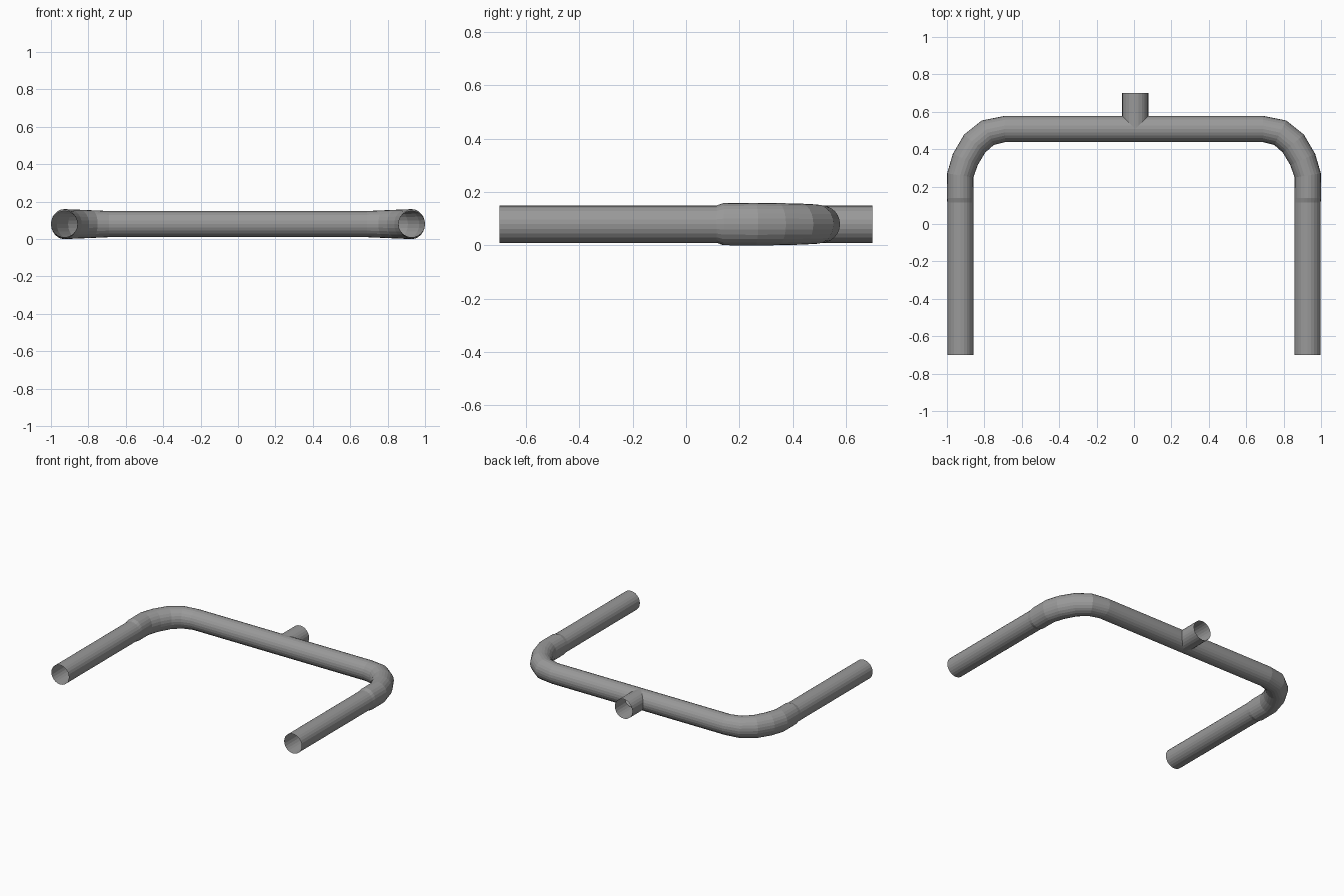
import bpy, bmesh
from math import sin, cos, pi
from mathutils import Vector

cube = bpy.data.objects.get("Cube")
if cube:
    bpy.data.objects.remove(cube, do_unlink=True)

SIDES = 24
R = 0.07          # tube radius
Z = 0.08          # height of the tube axis
LEG_X = 0.928
BAR_Y = 0.508
BAR_END = 0.69
STUB_X = 0.007
BACK = 0.70
ANGLES = [2 * pi * i / SIDES for i in range(SIDES)]

steel = bpy.data.materials.new("grey steel")
steel.use_nodes = True
grey = (0.32, 0.32, 0.32, 1)
steel.diffuse_color = grey
steel.node_tree.nodes["Principled BSDF"].inputs["Base Color"].default_value = grey


def skin(name, rings):
    """Open tube through a list of vertex rings."""
    bm = bmesh.new()
    loops = [[bm.verts.new(p) for p in ring] for ring in rings]
    for a, b in zip(loops, loops[1:]):
        for i in range(SIDES):
            j = (i + 1) % SIDES
            bm.faces.new((a[i], a[j], b[j], b[i]))
    bmesh.ops.recalc_face_normals(bm, faces=bm.faces)
    # Point the skin outward from the tube axis
    face = bm.faces[0] if not bm.faces.ensure_lookup_table() else None
    axis = sum((v.co for v in loops[0] + loops[1]), Vector()) / (2 * SIDES)
    if face.normal.dot(face.calc_center_median() - axis) < 0:
        bmesh.ops.reverse_faces(bm, faces=bm.faces)
    mesh = bpy.data.meshes.new(name)
    bm.to_mesh(mesh)
    bm.free()
    mesh.materials.append(steel)
    obj = bpy.data.objects.new(name, mesh)
    bpy.context.collection.objects.link(obj)
    return obj


def ring(x, y, tangent, wide=R, tall=R):
    """Upright elliptical ring across a horizontal direction."""
    side = Vector((tangent[1], -tangent[0], 0)).normalized()
    return [Vector((x, y, Z)) + side * wide * cos(a) + Vector((0, 0, tall * sin(a)))
            for a in ANGLES]


# Bend stations: x, y, half width, half height
BEND = [(LEG_X, 0.115, R, R), (0.929, 0.14, 0.071, 0.079), (0.929, 0.26, 0.071, 0.08),
        (0.902, 0.345, 0.073, 0.079), (0.852, 0.43, 0.074, 0.077),
        (0.782, 0.488, 0.073, 0.074), (BAR_END, BAR_Y, R, R)]

for s, label in ((1, "left"), (-1, "right")):
    # Straight arm
    skin(label + "_arm", [ring(s * LEG_X, -BACK, (0, 1)),
                          ring(s * LEG_X, 0.115, (0, 1))])

    # Corner bend, slightly swollen where it sleeves the arm
    rings = []
    for i, (x, y, w, h) in enumerate(BEND):
        if i < 2:
            t = (0, 1)
        elif i == len(BEND) - 1:
            t = (-s, 0)
        else:
            p, n = BEND[i - 1], BEND[i + 1]
            a = Vector((x - p[0], y - p[1])).normalized()
            b = Vector((n[0] - x, n[1] - y)).normalized()
            t = ((a.x + b.x) * s, a.y + b.y)
        rings.append(ring(s * x, y, t, w, h))
    skin(label + "_bend", rings)

    # Half of the cross bar, mitred at the back around the stub opening
    end = [Vector((s * BAR_END, BAR_Y + R * cos(a), Z + R * sin(a))) for a in ANGLES]
    mitre = [Vector((STUB_X + s * R * max(0, cos(a)), BAR_Y + R * cos(a), Z + R * sin(a)))
             for a in ANGLES]
    skin(label + "_cross_bar", [end, mitre])

# Short rear stub with a saddle cut that meets the cross bar
saddle = [Vector((STUB_X + R * cos(a), BAR_Y + R * abs(cos(a)), Z + R * sin(a))) for a in ANGLES]
mouth = [Vector((STUB_X + R * cos(a), BACK, Z + R * sin(a))) for a in ANGLES]
skin("rear_stub", [saddle, mouth])
